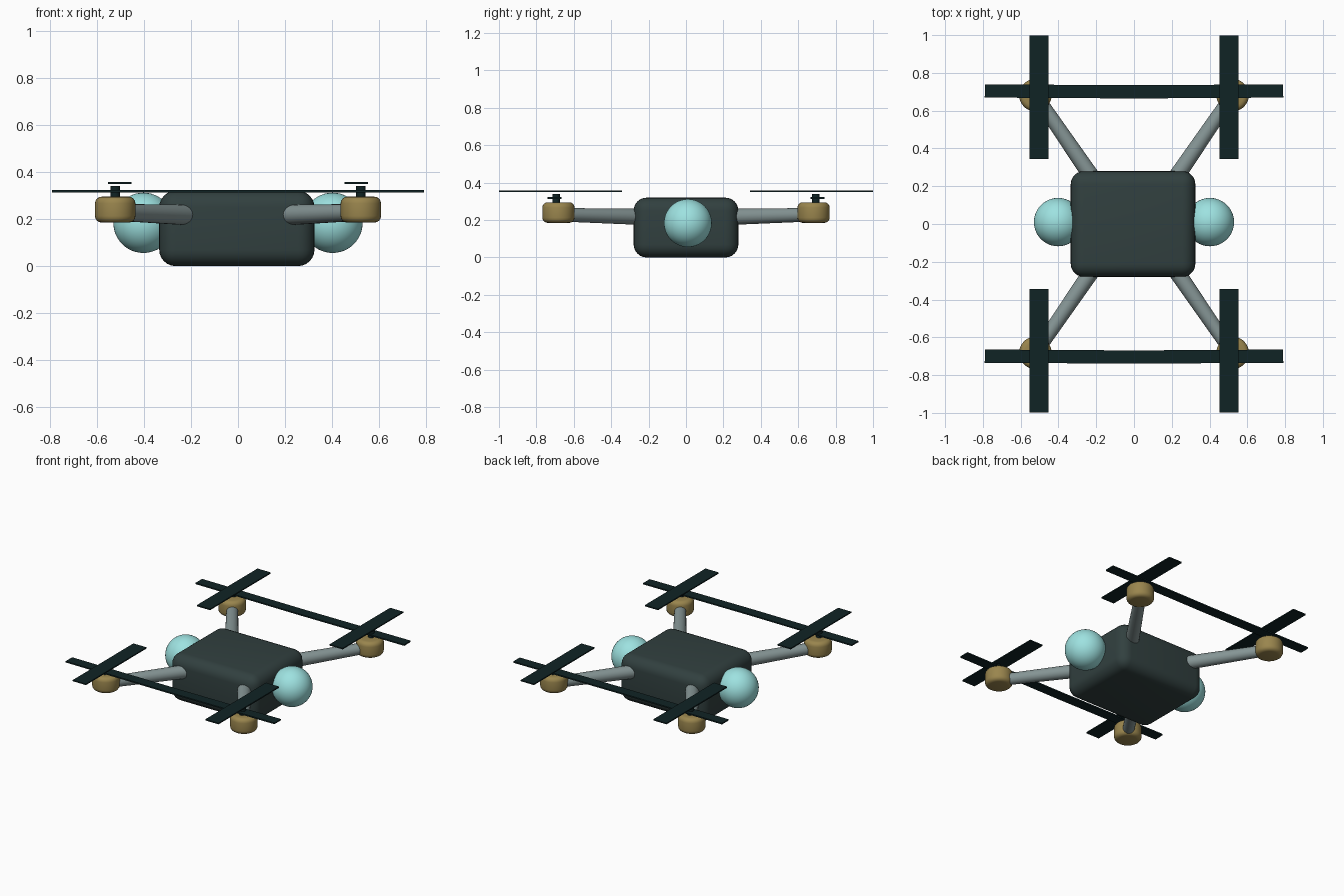
import bpy
import math
from mathutils import Vector

cube = bpy.data.objects.get("Cube")
if cube:
    bpy.data.objects.remove(cube, do_unlink=True)


def material(name, rgb):
    mat = bpy.data.materials.new(name)
    mat.use_nodes = True
    color = (*rgb, 1)
    mat.diffuse_color = color
    bsdf = mat.node_tree.nodes["Principled BSDF"]
    bsdf.inputs["Base Color"].default_value = color
    bsdf.inputs["Roughness"].default_value = 0.7
    return mat


SLATE = material("dark slate", (0.031, 0.051, 0.050))
BLACK_GREEN = material("black green", (0.005, 0.017, 0.018))
GREY = material("cool grey", (0.235, 0.30, 0.30))
BRASS = material("dull brass", (0.32, 0.235, 0.075))
AQUA = material("pale aqua", (0.34, 0.76, 0.75))


def finish(name, mat, bevel=0, segments=4, smooth=True):
    obj = bpy.context.object
    obj.name = name
    obj.data.materials.append(mat)
    if bevel:
        bpy.ops.object.transform_apply(location=False, rotation=False, scale=True)
        mod = obj.modifiers.new("rounded edges", "BEVEL")
        mod.width = bevel
        mod.segments = segments
        mod.limit_method = "ANGLE"
        mod.angle_limit = math.radians(40)
        bpy.ops.object.modifier_apply(modifier=mod.name)
    if smooth:
        bpy.ops.object.shade_smooth_by_angle(angle=math.radians(35))
    return obj


def box(name, center, size, mat, bevel=0, turn=0):
    bpy.ops.mesh.primitive_cube_add(size=1, location=center, rotation=(0, 0, turn))
    bpy.context.object.scale = size
    return finish(name, mat, bevel, 6, bool(bevel))


def cylinder(name, center, radius, depth, mat, bevel=0):
    bpy.ops.mesh.primitive_cylinder_add(vertices=32, radius=radius, depth=depth, location=center)
    return finish(name, mat, bevel)


def rod(name, start, end, r1, r2, mat):
    start, end = Vector(start), Vector(end)
    axis = end - start
    bpy.ops.mesh.primitive_cone_add(vertices=24, radius1=r1, radius2=r2, depth=axis.length,
                                    location=(start + end) / 2,
                                    rotation=axis.to_track_quat("Z", "Y").to_euler())
    return finish(name, mat)


# Rounded central body
box("body", (-0.005, 0, 0.16), (0.66, 0.56, 0.32), SLATE, 0.07)

# Side spheres
for side, sx in (("right", -1), ("left", 1)):
    bpy.ops.mesh.primitive_uv_sphere_add(segments=40, ring_count=24, radius=0.128,
                                         location=(sx * 0.402, 0.01, 0.184))
    finish(side + "_sphere", AQUA)

# Arms, motors and crossed rotor blades at the four corners
for end, sy in (("front", -1), ("back", 1)):
    for side, sx in (("right", -1), ("left", 1)):
        tag = f"{end}_{side}_"
        rod(tag + "arm", (sx * 0.20, sy * 0.215, 0.217), (sx * 0.505, sy * 0.66, 0.228),
            0.044, 0.036, GREY)
        mx, my = sx * 0.522, sy * 0.682
        cylinder(tag + "motor", (mx, my, 0.24), 0.086, 0.11, BRASS, 0.028)
        cylinder(tag + "shaft", (mx, sy * 0.695, 0.315), 0.02, 0.05, BLACK_GREEN)
        box(tag + "upper_blade", (sx * 0.502, sy * 0.671, 0.354), (0.1, 0.656, 0.008), BLACK_GREEN)
        box(tag + "lower_blade", (sx * 0.39, sy * 0.702, 0.318), (0.80, 0.07, 0.009),
            BLACK_GREEN, turn=sx * 0.006)
